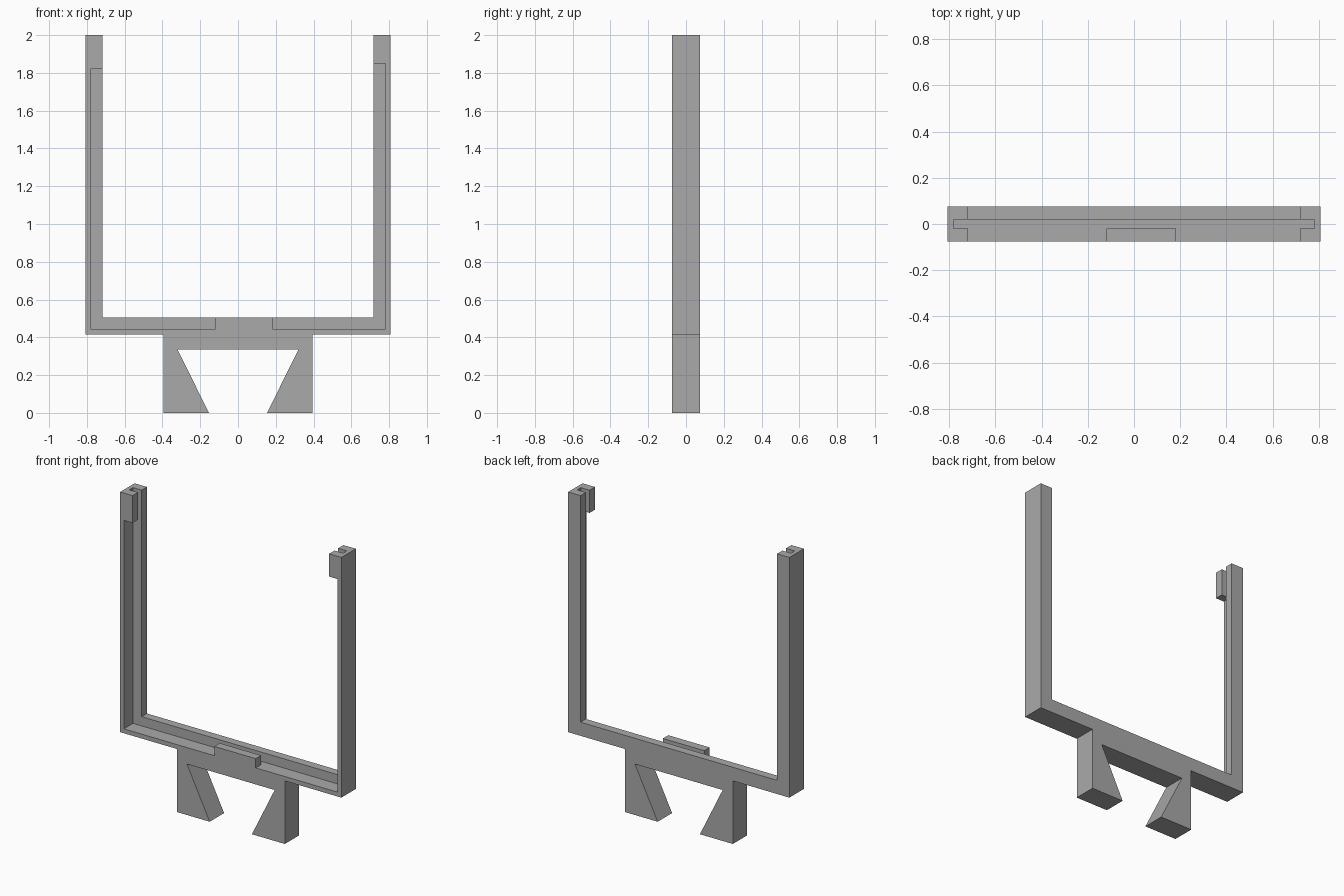
import bpy
import bmesh

cube = bpy.data.objects.get("Cube")
if cube:
    bpy.data.objects.remove(cube, do_unlink=True)

grey = bpy.data.materials.new("plain grey")
grey.use_nodes = True
colour = (0.4, 0.4, 0.4, 1)
grey.diffuse_color = colour
grey.node_tree.nodes["Principled BSDF"].inputs["Base Color"].default_value = colour


def extrude_profile(name, points, y0, y1):
    """Extrude an x-z outline from y0 to y1 into a closed solid."""
    bm = bmesh.new()
    face = bm.faces.new([bm.verts.new((x, y0, z)) for x, z in points])
    result = bmesh.ops.extrude_face_region(bm, geom=[face])
    moved = [v for v in result["geom"] if isinstance(v, bmesh.types.BMVert)]
    bmesh.ops.translate(bm, verts=moved, vec=(0, y1 - y0, 0))
    bmesh.ops.recalc_face_normals(bm, faces=bm.faces)
    mesh = bpy.data.meshes.new(name)
    bm.to_mesh(mesh)
    bm.free()
    mesh.materials.append(grey)
    obj = bpy.data.objects.new(name, mesh)
    bpy.context.collection.objects.link(obj)
    return obj


def cut(target, cutter):
    """Subtract the cutter from the target, then discard it."""
    cutter.hide_render = True
    mod = target.modifiers.new("cut", "BOOLEAN")
    mod.operation = "DIFFERENCE"
    mod.solver = "EXACT"
    mod.object = cutter
    bpy.context.view_layer.objects.active = target
    bpy.ops.object.modifier_apply(modifier=mod.name)
    bpy.data.objects.remove(cutter, do_unlink=True)


# U-shaped frame with two wedge feet, mirrored about x = 0
half = [(0.32, 0.336), (0.154, 0), (0.394, 0), (0.394, 0.416),
        (0.807, 0.416), (0.807, 2), (0.717, 2), (0.717, 0.506)]
outline = half + [(-x, z) for x, z in reversed(half)]
frame = extrude_profile("holder_frame", outline, -0.075, 0.075)

# Panel slot running along the inside of the frame and out at the top
inner, floor = 0.78, 0.445
slot = extrude_profile("slot_cutter", [(-inner, floor), (inner, floor),
                                       (inner, 2.2), (-inner, 2.2)], -0.019, 0.02)
cut(frame, slot)

# Open front, leaving a retaining lip at the bottom and at each arm's tip
window = [(-inner, floor), (-0.12, floor), (-0.12, 0.6), (0.182, 0.6),
          (0.182, floor), (inner, floor), (inner, 1.85), (0.6, 1.85),
          (0.6, 1.82), (-inner, 1.82)]
cut(frame, extrude_profile("front_cutter", window, -0.2, 0.0))
